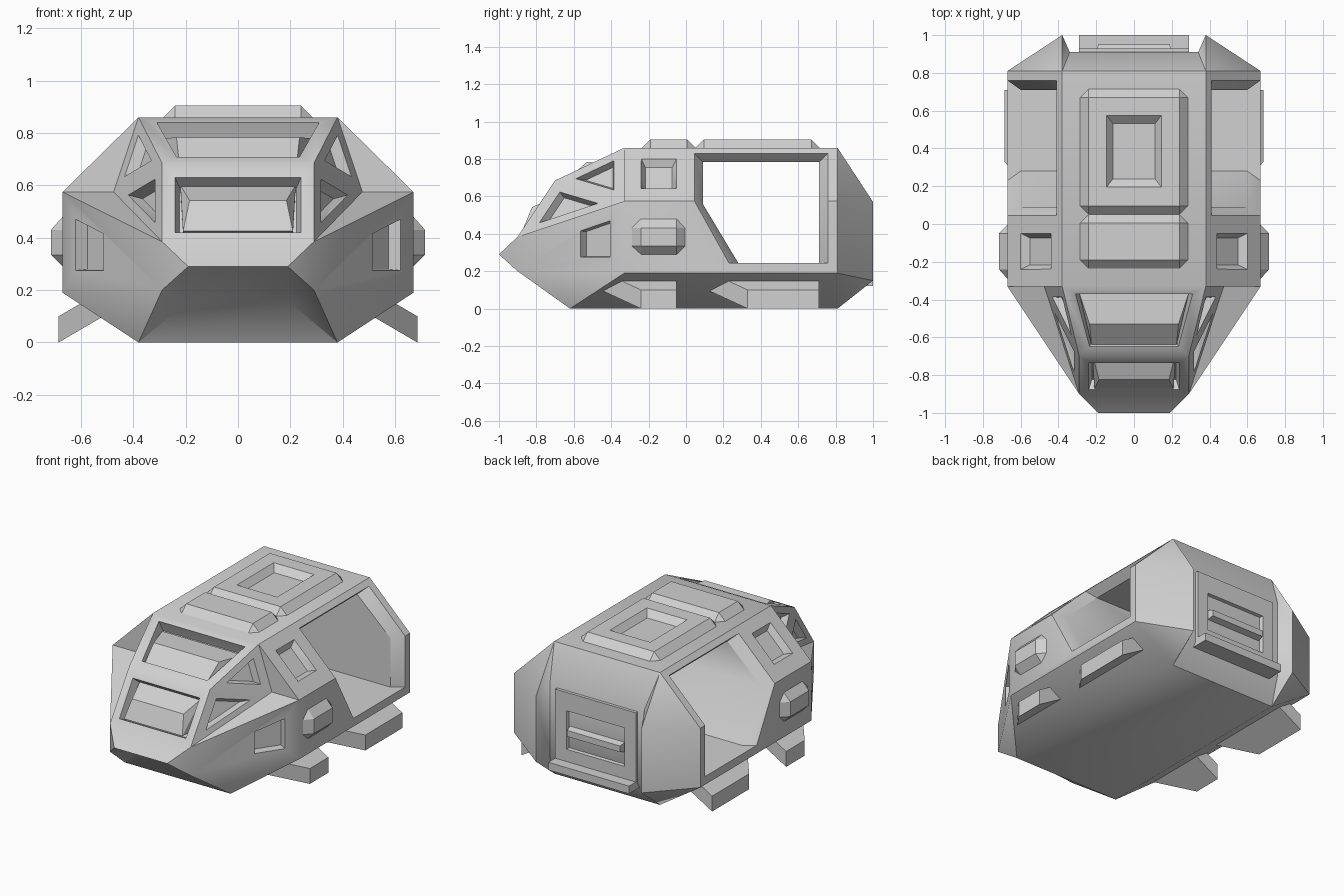
import bpy
import bmesh
import math
from mathutils import Vector

cube = bpy.data.objects.get("Cube")
if cube:
    bpy.data.objects.remove(cube, do_unlink=True)

grey = bpy.data.materials.new("hull_grey")
grey.use_nodes = True
COLOUR = (0.64, 0.64, 0.64, 1)
grey.diffuse_color = COLOUR
grey.node_tree.nodes["Principled BSDF"].inputs["Base Color"].default_value = COLOUR


def finish(name, bm):
    """Turn a bmesh into a named object."""
    bmesh.ops.recalc_face_normals(bm, faces=bm.faces)
    mesh = bpy.data.meshes.new(name)
    bm.to_mesh(mesh)
    bm.free()
    mesh.materials.append(grey)
    obj = bpy.data.objects.new(name, mesh)
    bpy.context.collection.objects.link(obj)
    return obj


def flip(points):
    return [Vector((-p[0], p[1], p[2])) for p in points]


def solid(bm, points):
    """Add the convex solid around some points."""
    verts = [bm.verts.new(p) for p in points]
    res = bmesh.ops.convex_hull(bm, input=verts)
    loose = {g for k in ("geom_interior", "geom_unused") for g in res[k]
             if isinstance(g, bmesh.types.BMVert)}
    bmesh.ops.delete(bm, geom=list(loose), context="VERTS")


def part(name, *point_sets):
    bm = bmesh.new()
    for points in point_sets:
        solid(bm, points)
    bmesh.ops.dissolve_limit(bm, angle_limit=0.01, verts=bm.verts, edges=bm.edges)
    return finish(name, bm)


def sym(points):
    """Points together with their mirror images."""
    return [Vector(p) for p in points] + flip(points)


def box(x, y0, y1, z0, z1):
    return sym([(x, y, z) for y in (y0, y1) for z in (z0, z1)])


def recess(points, scale, depth):
    """Tapered pocket cutter under an outline lying on the surface."""
    pts = [Vector(p) for p in points]
    mid = sum(pts, Vector()) / len(pts)
    n = (pts[1] - pts[0]).cross(pts[2] - pts[0]).normalized()
    if n.dot(mid - Vector((0, 0, 0.43))) < 0:
        n = -n
    return ([p + n * 0.03 for p in pts] + pts
            + [mid + (p - mid) * scale - n * depth for p in pts])


def cut(obj, cutter):
    cutter.hide_render = True
    mod = obj.modifiers.new("cut", "BOOLEAN")
    mod.operation = "DIFFERENCE"
    mod.solver = "EXACT"
    mod.object = cutter
    bpy.context.view_layer.objects.active = obj
    bpy.ops.object.modifier_apply(modifier=mod.name)
    bpy.data.objects.remove(cutter, do_unlink=True)


# Hull: named corners of the left half
V = {
    "a": (.38, -.33, .86), "b": (.29, -.70, .685), "c": (.29, -.90, .385),
    "d": (.19, -1, .29), "e": (.29, -.90, .20), "f": (.21, -.72, .143),
    "g": (.38, -.62, 0), "p": (.475, -.33, .575), "s": (.67, -.33, .575),
    "t": (.67, -.33, .19), "A": (.38, .81, .86), "S": (.67, .81, .575),
    "T": (.67, .81, .19), "G": (.38, .81, 0), "W": (.38, 1, .57),
    "V": (.38, 1, .15), "I": (.34, .91, .65), "J": (.34, .91, .15),
}
bm = bmesh.new()
left = {k: bm.verts.new(p) for k, p in V.items()}
right = {k: bm.verts.new((-p[0], p[1], p[2])) for k, p in V.items()}
for u, v in "Aa ab bc cd df fg gG GJ JI IA".split():
    bm.faces.new((left[u], left[v], right[v], right[u]))
for face in ("abp bcp csp aps cets dce def egf egt asSA stTS tgGT "
             "ASW STVW TGV AWI WVJI VGJ").split():
    bm.faces.new([left[k] for k in face])
    bm.faces.new([right[k] for k in reversed(face)])
hull = finish("hull", bm)

# Through doorway: rings from outside, to the surface, to the inner frame, mirrored
rim = [Vector(p) for p in ((.41, .045, .83), (.41, .76, .83), (.67, .76, .575),
                           (.67, .76, .243), (.67, .23, .243), (.67, .045, .575))]
inner = [Vector(p) for p in ((.36, .09, .783), (.36, .71, .783), (.6, .71, .56),
                             (.6, .71, .243), (.6, .28, .243), (.6, .09, .56))]
lift = (.1, .1, .04, 0, 0, .04)
outer = [p + Vector((.1, 0, dz)) for p, dz in zip(rim, lift)]
bm = bmesh.new()
rings = [[bm.verts.new(p) for p in ring] for ring in
         (outer, rim, inner, flip(inner), flip(rim), flip(outer))]
for r0, r1 in zip(rings, rings[1:]):
    for i in range(6):
        j = (i + 1) % 6
        bm.faces.new((r0[i], r0[j], r1[j], r1[i]))
for ring in (rings[0], rings[-1]):
    bm.faces.new((ring[0], ring[1], ring[2], ring[5]))
    bm.faces.new(ring[2:])
cut(hull, finish("doorway_cutter", bm))

# Window pockets
def shrunk(keys, k):
    pts = [Vector(V[c]) for c in keys]
    mid = sum(pts, Vector()) / 3
    return [mid + (p - mid) * k for p in pts]


side_pockets = [
    recess(shrunk("abp", .55), .72, .04),
    recess(shrunk("bcp", .55), .72, .04),
    recess([(.44, -.05, .803), (.44, -.24, .803),
            (.60, -.24, .643), (.60, -.05, .643)], .75, .04),
    recess([(.62, -.405, .47), (.62, -.405, .275),
            (.513, -.565, .275), (.513, -.565, .415)], .95, .05),
]
front_pockets = [
    recess([(-.31, -.37, .841), (.31, -.37, .841),
            (.235, -.65, .709), (-.235, -.65, .709)], .95, .07),
    recess([(-.24, -.737, .63), (.24, -.737, .63),
            (.24, -.877, .42), (-.24, -.877, .42)], .93, .06),
]
cut(hull, part("window_cutter", *front_pockets, *side_pockets,
               *[flip(p) for p in side_pockets]))

# Ridged windscreen panes sitting in the front pockets
part("upper_windscreen",
     sym([(.29, -.365, .78), (.235, -.53, .783), (.225, -.64, .69),
          (.225, -.60, .64), (.29, -.365, .74)]))
part("lower_windscreen",
     sym([(.22, -.69, .60), (.185, -.823, .543), (.21, -.872, .425),
          (.21, -.80, .42), (.22, -.66, .58)]))


# Roof slabs with chamfered corners
def roof_slab(name, y0, y1):
    c = .045
    pts = []
    for z in (.84, .86):
        pts += [(.285, y0 + c, z), (.285, y1 - c, z), (.24, y0, z), (.24, y1, z)]
    pts += [(.24, y0 + c, .905), (.24, y1 - c, .905)]
    return part(name, sym(pts))


roof_slab("front_roof_slab", -.235, .05)
hatch = roof_slab("rear_roof_slab", .05, .715)
cut(hatch, part("hatch_cutter", recess(
    [(-.145, .195, .905), (.145, .195, .905),
     (.145, .575, .905), (-.145, .575, .905)], .77, .04)))

# Side pods
pod = [(x, y, z) for x in (.64, .67) for y, z in
       ((-.29, .335), (-.29, .43), (-.005, .335), (-.005, .43),
        (-.24, .29), (-.05, .29), (-.24, .48), (-.05, .48))]
pod += [(.715, y, z) for y in (-.24, -.05) for z in (.335, .43)]
part("left_side_pod", pod)
part("right_side_pod", flip(pod))

# Sloping steps under the hull
for label, y0, y1 in (("front", -.24, -.05), ("rear", .33, .71)):
    step = [(.685, y, z) for y in (y0, y1) for z in (0, .1)]
    step += [(.48, y, z) for y in (y0 - .26, y1) for z in (.12, .22)]
    part("left_" + label + "_step", step)
    part("right_" + label + "_step", flip(step))

# Rear door with pocket, bar and ledge
door = part("rear_door", box(.29, .89, .93, .16, .62))
cut(door, part("door_cutter", recess(
    [(-.21, .93, .25), (.21, .93, .25), (.21, .93, .50), (-.21, .93, .50)], .95, .03)))
part("door_bar", sym([(.2, .895, .33), (.2, .895, .40), (.19, .95, .345), (.19, .95, .385)]))
part("rear_ledge", box(.29, .88, 1, .12, .17))

# Soft shading over the shallow hull creases
bpy.ops.object.select_all(action="DESELECT")
hull.select_set(True)
bpy.context.view_layer.objects.active = hull
bpy.ops.object.shade_smooth_by_angle(angle=math.radians(35))
